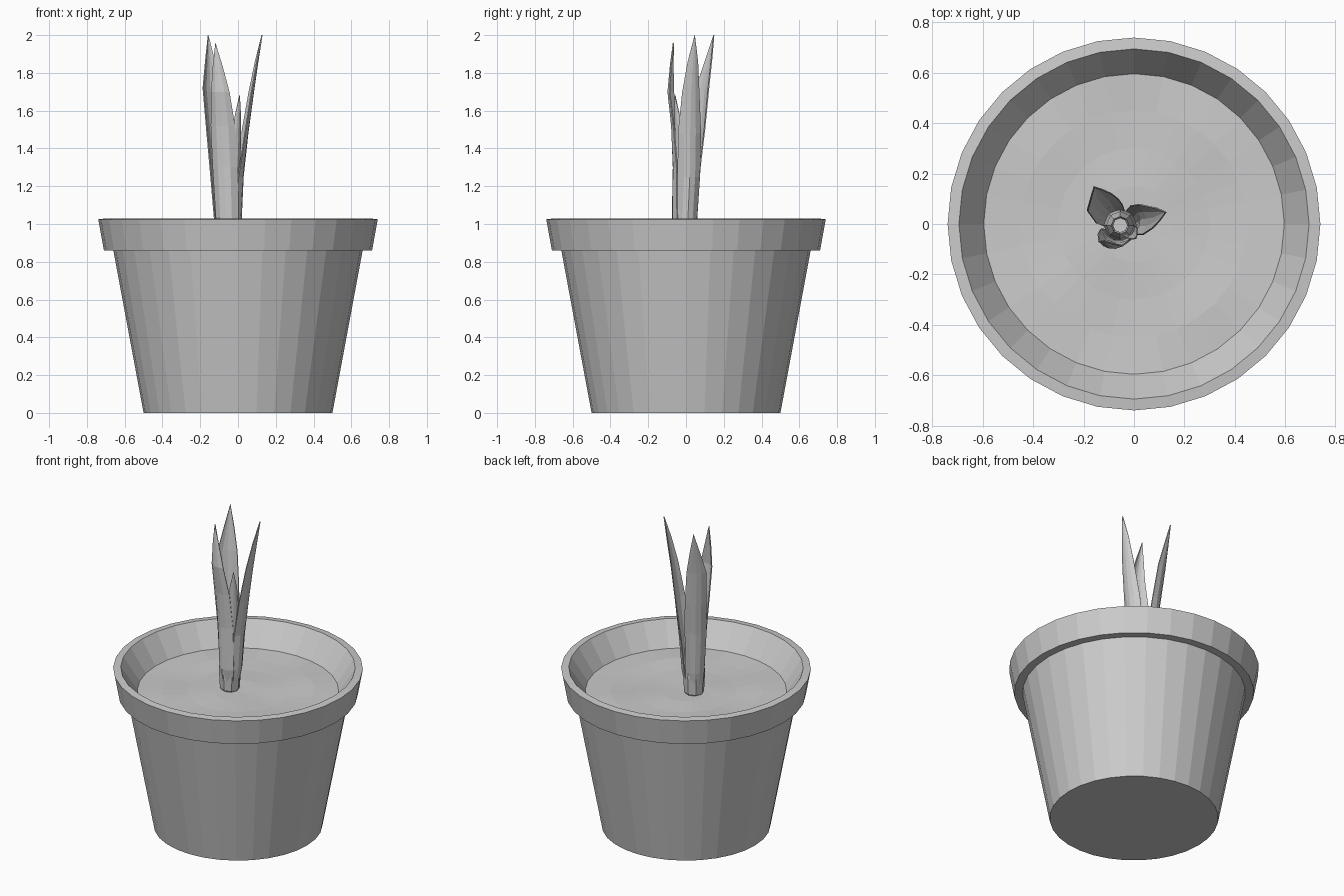
import bpy, math, random
from mathutils import Vector

if "Cube" in bpy.data.objects:
    bpy.data.objects.remove(bpy.data.objects["Cube"])

random.seed(4)
STEM_X, STEM_Y = -0.055, -0.005


def make(name, verts, faces):
    mesh = bpy.data.meshes.new(name)
    mesh.from_pydata([tuple(v) for v in verts], [], faces)
    mesh.update()
    ob = bpy.data.objects.new(name, mesh)
    bpy.context.collection.objects.link(ob)
    return ob


def lathe(name, profile, sides, cx=0, cy=0, cap_start=False, jitter=0):
    """Spin (radius, z) points round a vertical axis."""
    verts, faces = [], []
    for k, (r, z) in enumerate(profile):
        inner = k > 0
        for i in range(sides):
            a = 2 * math.pi * i / sides
            dz = random.uniform(-jitter, jitter) if inner else 0
            verts.append((cx + r * math.cos(a), cy + r * math.sin(a), z + dz))
    for k in range(len(profile) - 1):
        for i in range(sides):
            j = (i + 1) % sides
            faces.append((k * sides + i, k * sides + j,
                          (k + 1) * sides + j, (k + 1) * sides + i))
    if cap_start:
        faces.append(tuple(reversed(range(sides))))
    return make(name, verts, faces), verts, faces


def leaf(name, rows, facing):
    """Folded blade; rows are (x, y, z, half width, fold depth), last is the tip."""
    a = math.radians(facing)
    out = Vector((math.cos(a), math.sin(a), 0))
    side = Vector((-math.sin(a), math.cos(a), 0))
    verts, faces = [], []
    for x, y, z, w, d in rows[:-1]:
        for t in (-1, -0.5, 0, 0.5, 1):
            verts.append(Vector((x, y, z)) + side * w * t - out * d * t * t)
    verts.append(Vector(rows[-1][:3]))
    n = len(rows) - 1
    for k in range(n - 1):
        for i in range(4):
            p = k * 5 + i
            faces.append((p, p + 1, p + 6, p + 5))
    for i in range(4):
        faces.append(((n - 1) * 5 + i, (n - 1) * 5 + i + 1, n * 5))
    ob = make(name, verts, faces)
    mod = ob.modifiers.new("thickness", 'SOLIDIFY')
    mod.thickness = 0.006
    mod.offset = -1
    return ob


# Pot with overhanging rim
lathe("pot", [(0.5, 0), (0.66, 0.86), (0.71, 0.86), (0.74, 1.025),
              (0.695, 1.03), (0.59, 0.87)], 32, cap_start=True)

# Slightly uneven soil
soil, sv, sf = lathe("soil", [(0.597, 0.88), (0.45, 0.88), (0.3, 0.878),
                              (0.15, 0.876)], 32)
mesh = soil.data
bpy.data.objects.remove(soil)
rings = len(sv) // 32
sv = [(x, y, z if i < 32 else
       z + 0.008 * math.sin(9 * x + 2) * math.cos(8 * y))
      for i, (x, y, z) in enumerate(sv)]
sv.append((0, 0, 0.876))
last = (rings - 1) * 32
sf = sf + [(last + i, last + (i + 1) % 32, len(sv) - 1) for i in range(32)]
make("soil", sv, sf)

# Hollow sheath at the plant base
lathe("stem_sheath", [(0.038, 0.862), (0.06, 0.89), (0.066, 1.0),
                      (0.055, 1.2), (0.035, 1.32), (0.028, 1.3),
                      (0.028, 0.9)], 8, STEM_X, STEM_Y, cap_start=True)

# Leaves
leaf("leaf_back_left", [
    (-0.085, 0.035, 0.88, 0.045, 0.03),
    (-0.1, 0.05, 1.03, 0.055, 0.03),
    (-0.115, 0.065, 1.3, 0.065, 0.03),
    (-0.13, 0.085, 1.5, 0.065, 0.025),
    (-0.15, 0.105, 1.72, 0.06, 0.02),
    (-0.155, 0.13, 1.87, 0.03, 0.01),
    (-0.16, 0.15, 2.0, 0, 0)], 125)
leaf("leaf_right", [
    (-0.005, 0.0, 0.88, 0.04, 0.03),
    (0.02, 0.01, 1.03, 0.055, 0.04),
    (0.03, 0.02, 1.25, 0.06, 0.035),
    (0.055, 0.022, 1.48, 0.062, 0.025),
    (0.085, 0.028, 1.7, 0.046, 0.018),
    (0.108, 0.038, 1.86, 0.028, 0.01),
    (0.13, 0.047, 2.0, 0, 0)], 8)
leaf("leaf_front", [
    (-0.065, -0.055, 0.88, 0.045, 0.03),
    (-0.065, -0.075, 1.03, 0.062, 0.04),
    (-0.075, -0.07, 1.3, 0.068, 0.035),
    (-0.085, -0.078, 1.52, 0.066, 0.025),
    (-0.098, -0.098, 1.7, 0.05, 0.02),
    (-0.11, -0.085, 1.84, 0.026, 0.01),
    (-0.12, -0.07, 1.96, 0, 0)], 258)
leaf("leaf_small", [
    (-0.02, -0.04, 0.88, 0.03, 0.02),
    (-0.005, -0.045, 1.03, 0.036, 0.02),
    (-0.005, -0.045, 1.25, 0.034, 0.02),
    (0.002, -0.05, 1.45, 0.032, 0.015),
    (0.006, -0.055, 1.57, 0.022, 0.01),
    (0.01, -0.06, 1.68, 0, 0)], 310)
